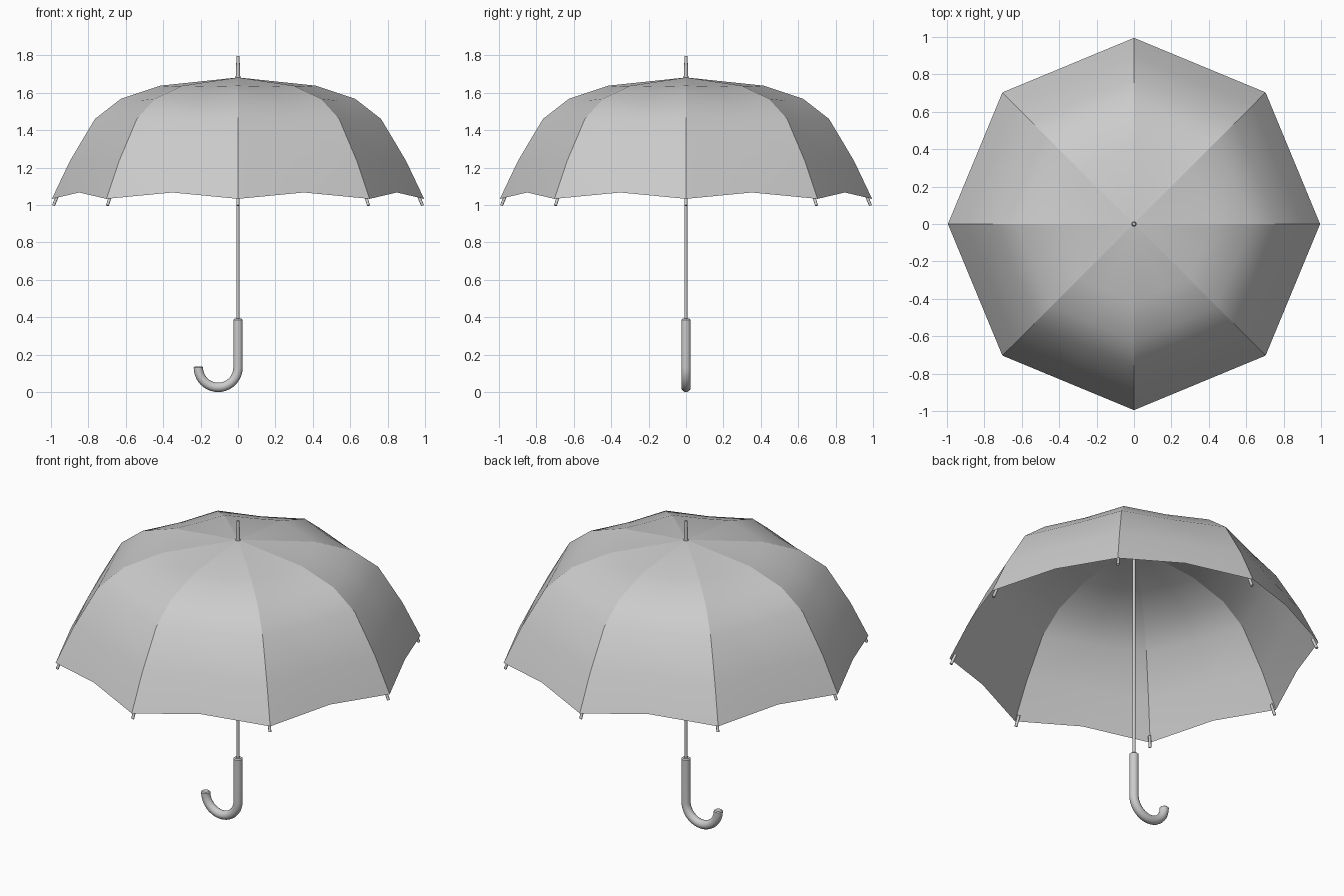
import bpy, bmesh
from math import sin, cos, pi, radians
from mathutils import Vector

if "Cube" in bpy.data.objects:
    bpy.data.objects.remove(bpy.data.objects["Cube"])

RIBS = 8
# radius, height along a rib, height offset of the cloth midway between ribs
PROFILE = [(0.417, 1.638, -0.004), (0.626, 1.568, -0.010), (0.765, 1.46, -0.006),
           (0.898, 1.237, 0.014), (0.995, 1.033, 0.034)]


def on_rib(i, r, z):
    a = 2 * pi * i / RIBS
    return Vector((r * cos(a), r * sin(a), z))


def rod(name, start, end, r1, r2, sides=12):
    start, end = Vector(start), Vector(end)
    axis = end - start
    bpy.ops.mesh.primitive_cone_add(vertices=sides, radius1=r1, radius2=r2, depth=axis.length,
                                    location=(start + end) / 2,
                                    rotation=axis.to_track_quat('Z', 'Y').to_euler())
    obj = bpy.context.object
    obj.name = name
    bpy.ops.object.shade_smooth_by_angle(angle=radians(40))
    return obj


# canopy: eight cloth panels, each with one sagging centre line
bm = bmesh.new()
apex = bm.verts.new((0, 0, 1.682))
rings = []
for r, z, dz in PROFILE:
    ring = []
    for i in range(RIBS):
        a, b = on_rib(i, r, z), on_rib(i + 1, r, z)
        ring.append(bm.verts.new(a))
        ring.append(bm.verts.new((a + b) / 2 + Vector((0, 0, dz))))
    rings.append(ring)
n = 2 * RIBS
for j in range(n):
    k = (j + 1) % n
    bm.faces.new((apex, rings[0][j], rings[0][k]))
    for up, low in zip(rings, rings[1:]):
        bm.faces.new((up[j], low[j], low[k], up[k]))
for f in bm.faces:
    f.smooth = True
# crisp seams along the ribs
for j in range(0, n, 2):
    line = [apex] + [ring[j] for ring in rings]
    for a, b in zip(line, line[1:]):
        bm.edges.get((a, b)).smooth = False
mesh = bpy.data.meshes.new("canopy")
bm.to_mesh(mesh)
bm.free()
bpy.context.collection.objects.link(bpy.data.objects.new("canopy", mesh))

# rib tips poking out below the rim
for i in range(RIBS):
    rod(f"rib_tip_{i + 1}", on_rib(i, 0.962, 1.056), on_rib(i, 0.987, 0.997), 0.008, 0.008)

# shaft and top spike
rod("shaft", (0, 0, 0.3), (0, 0, 1.68), 0.008, 0.008, 16)
rod("top_spike", (0, 0, 1.665), (0, 0, 1.796), 0.013, 0.008, 16)

# hooked handle: swept round section with slightly eased ends
R, T = 0.106, 0.025
cz = R + T
path = [(0, 0.392, 0.75), (0, 0.386, 1), (0, 0.25, 1)]
for s in range(21):
    a = -pi * s / 20
    path.append((-R + R * cos(a), cz + R * sin(a), 1))
path += [(-2 * R, cz + 0.001, 1), (-2 * R, cz + 0.006, 0.75)]
curve = bpy.data.curves.new("handle", 'CURVE')
curve.dimensions = '3D'
curve.bevel_depth = T
curve.bevel_resolution = 6
curve.use_fill_caps = True
spline = curve.splines.new('POLY')
spline.points.add(len(path) - 1)
for p, (x, z, s) in zip(spline.points, path):
    p.co = (x, 0, z, 1)
    p.radius = s
spline.use_smooth = True
handle = bpy.data.objects.new("handle", curve)
bpy.context.collection.objects.link(handle)
bpy.ops.object.select_all(action='DESELECT')
handle.select_set(True)
bpy.context.view_layer.objects.active = handle
bpy.ops.object.convert(target='MESH')
bpy.ops.object.shade_smooth_by_angle(angle=radians(35))
